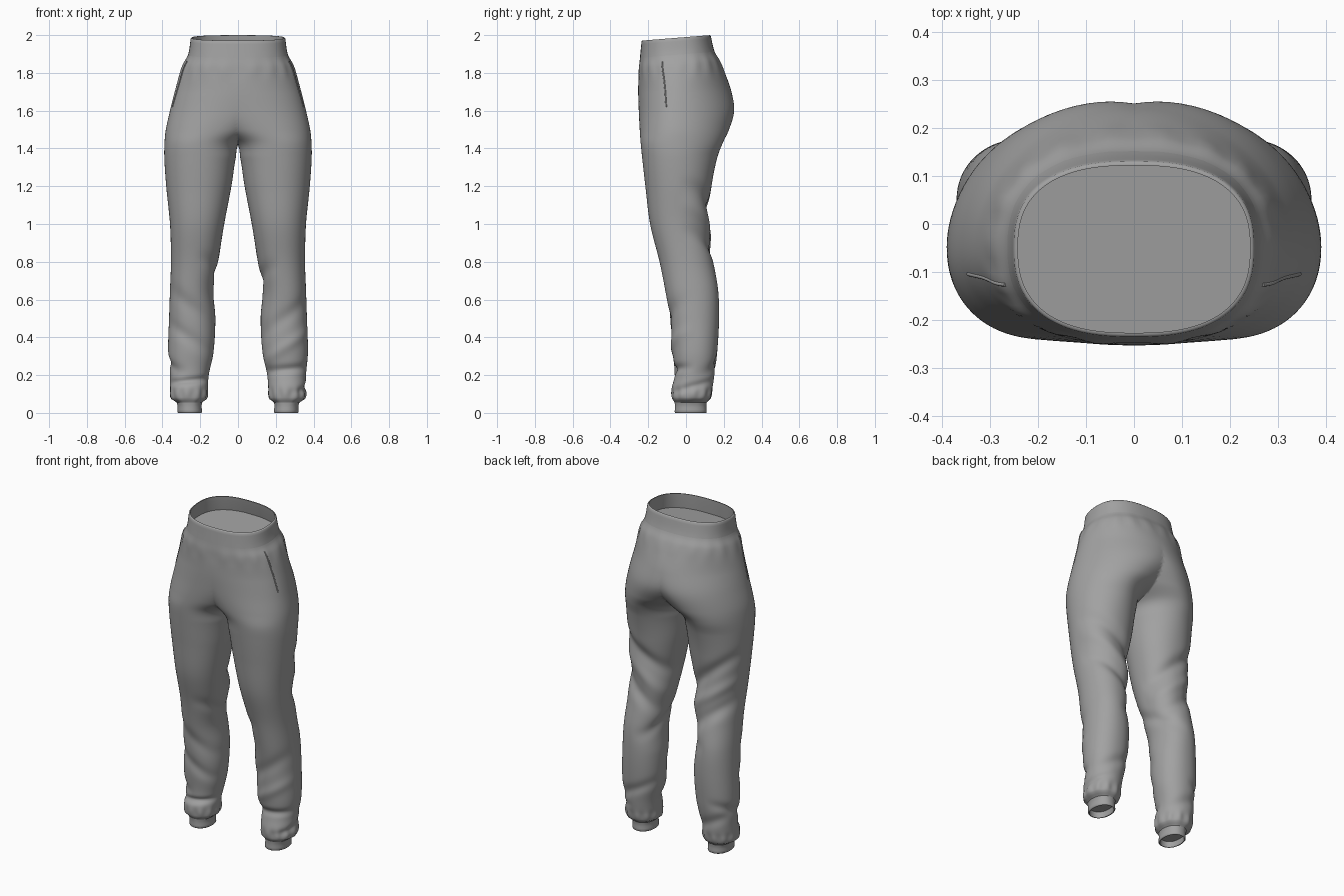
import bpy, bmesh, math
from mathutils import Vector

if "Cube" in bpy.data.objects:
    bpy.data.objects.remove(bpy.data.objects["Cube"])

fabric = bpy.data.materials.new("grey fabric")
fabric.use_nodes = True
fabric.diffuse_color = (0.36, 0.36, 0.36, 1)
fabric.node_tree.nodes["Principled BSDF"].inputs["Base Color"].default_value = fabric.diffuse_color

# Half profile: height, outer x, inner x, front y, back y
PROFILE = [
    (0, .32, .19, -.06, .11), (.055, .325, .19, -.06, .11), (.075, .355, .165, -.072, .13),
    (.13, .36, .16, -.075, .14), (.2, .36, .155, -.06, .15), (.32, .37, .13, -.07, .165),
    (.5, .365, .12, -.085, .175), (.65, .36, .13, -.11, .17), (.8, .355, .105, -.14, .145),
    (1, .36, .073, -.19, .115), (1.2, .38, .035, -.215, .135), (1.35, .39, .012, -.232, .165),
    (1.43, .389, -.01, -.24, .195), (1.5, .382, -.12, -.245, .228), (1.6, .36, -.25, -.25, .255),
    (1.7, .336, -.31, -.253, .24), (1.8, .31, -.31, -.252, .205), (1.86, .29, -.29, -.25, .18),
    (1.91, .264, -.264, -.244, .152), (2, .25, -.25, -.235, .13)]

# Cloth folds: side, height, facing angle, slant, width, depth
BACK, FRONT, OUT, INNER = math.pi / 2, -math.pi / 2, 0, math.pi
FOLDS = [
    (1, 1.1, BACK, -.1, .045, -.015), (1, .98, BACK, -.12, .045, .012),
    (1, .86, BACK, -.1, .045, -.014), (-1, 1.08, BACK, -.13, .045, -.016),
    (-1, .95, BACK, -.1, .04, .012), (-1, .83, BACK, -.09, .045, -.014),
    (1, .70, INNER, .08, .04, -.01), (-1, .74, INNER, .08, .04, -.01),
    (1, .50, FRONT, .09, .045, -.008), (-1, .56, FRONT, .09, .05, -.008),
    (1, .35, FRONT, .08, .035, .008), (-1, .39, FRONT, .08, .04, -.009),
    (1, .23, FRONT, .01, .022, -.015), (-1, .27, OUT, .05, .03, -.012),
    (-1, .17, FRONT, -.01, .016, -.016), (1, .14, OUT, .03, .02, -.01),
    (1, .27, BACK, .06, .035, -.01), (-1, .2, BACK, -.05, .035, -.01)]


def profile(z):
    """Smooth interpolation through the profile rows."""
    z = min(max(z, 0), 2)
    last = len(PROFILE) - 1
    i = next(k for k in range(last) if z <= PROFILE[k + 1][0])
    p, q = PROFILE[i], PROFILE[i + 1]
    o, r = PROFILE[max(i - 1, 0)], PROFILE[min(i + 2, last)]
    h = q[0] - p[0]
    u = (z - p[0]) / h
    out = []
    for k in range(1, len(p)):
        m = (q[k] - o[k]) / (q[0] - o[0]) * h
        n = (r[k] - p[k]) / (r[0] - p[0]) * h
        d = q[k] - p[k]
        out.append(p[k] + u * (m + u * (3 * d - 2 * m - n + u * (m + n - 2 * d))))
    return out


def blend(low, high, z):
    u = min(max((z - low) / (high - low), 0), 1)
    return u * u * (3 - 2 * u)


def fold_offset(side, z, t):
    off = 0
    for s, fz, ft, slant, width, depth in FOLDS:
        if s == side:
            reach = max(0, math.cos(t - ft))
            off += depth * reach * math.exp(-((z - fz - slant * math.sin(t - ft)) / width) ** 2)
    # Gathers under the waistband and above the cuffs
    off += .0025 * math.sin(18 * t + 1) * math.exp(-((z - 1.84) / .05) ** 2)
    off += .003 * math.sin(11 * t + side) * math.exp(-((z - .1) / .03) ** 2)
    return off


def surface(side, z, t, inset=0):
    """Point on the cloth; the inner half is trimmed at the centre seam."""
    outer, inner, front, back = profile(z)
    cx, rx = (outer + inner) / 2, (outer - inner) / 2
    # The hips are widest ahead of the middle, with a rounder seat behind
    hip, waist = blend(1.1, 1.45, z), blend(1.7, 1.95, z)
    cy = (front + back) / 2 * (1 - hip) - .05 * hip
    ry = back - cy if t > 0 else cy - front
    seat = 2.15 - .25 * hip if t > 0 else 2.15
    power = seat + (2.5 - seat) * waist
    trimmed = cx < rx
    if trimmed:
        limit = math.acos(-(max(cx, 0) / rx) ** (power / 2))
        t = math.copysign(min(abs(t), limit), t)
    c, s = math.cos(t), math.sin(t)
    off = fold_offset(side, z, t) - inset
    x = cx + math.copysign(abs(c) ** (2 / power), c) * rx + c * off
    y = cy + math.copysign(abs(s) ** (2 / power), s) * ry + s * off
    x = 0 if trimmed and (x < 1e-4 or abs(t) >= limit - 1e-6) else max(x, .003)
    # The waist slopes down to the front
    return Vector((side * x, y, z + .08 * blend(1.6, 1.9, z) * (y - .13)))


def finish(obj):
    obj.data.materials.append(fabric)
    bpy.ops.object.select_all(action='DESELECT')
    obj.select_set(True)
    bpy.context.view_layer.objects.active = obj
    bpy.ops.object.shade_smooth_by_angle(angle=math.radians(55))


def loft(name, rows, sides, cap=False, count=88):
    bm = bmesh.new()
    angles = [math.pi * (2 * k / count - 1) for k in range(count)]
    for side in sides:
        rings = [[bm.verts.new(surface(side, z, t, inset)) for t in angles] for z, inset in rows]
        for a, b in zip(rings, rings[1:]):
            for k in range(count):
                j = (k + 1) % count
                quad = (a[k], a[j], b[j], b[k])
                if any(abs(v.co.x) > 1e-6 for v in quad):
                    bm.faces.new(quad if side > 0 else quad[::-1])
        if cap:
            bm.faces.new(rings[-1] if side > 0 else rings[-1][::-1])
    bmesh.ops.remove_doubles(bm, verts=bm.verts, dist=1e-5)
    loose = [v for v in bm.verts if not v.link_faces]
    bmesh.ops.delete(bm, geom=loose, context='VERTS')
    bmesh.ops.recalc_face_normals(bm, faces=bm.faces)
    mesh = bpy.data.meshes.new(name)
    bm.to_mesh(mesh)
    bm.free()
    obj = bpy.data.objects.new(name, mesh)
    bpy.context.collection.objects.link(obj)
    finish(obj)


def spaced(start, end, steps):
    return [(start + (end - start) * k / steps, 0) for k in range(steps + 1)]


# Seat and legs
loft("trouser_body", spaced(.055, 1.91, 200), (1, -1))

# Waistband with a turned-in rim and inner lining
loft("waistband", spaced(1.91, 1.995, 6) + [(2, .003), (2, .008), (1.97, .01), (1.91, .012)],
     (1, -1), cap=True)

# Ankle cuffs, turned in at the hem
for label, side in (("left", 1), ("right", -1)):
    loft(label + "_cuff", spaced(.056, .004, 4) + [(0, .003), (0, .008), (.035, .01)],
         (side,), cap=True)

# Pocket welts along the side seams
for label, side in (("left", 1), ("right", -1)):
    curve = bpy.data.curves.new(label + "_pocket_welt", 'CURVE')
    curve.dimensions = '3D'
    curve.bevel_depth = .004
    curve.use_fill_caps = True
    line = curve.splines.new('POLY')
    line.points.add(14)
    for k, point in enumerate(line.points):
        u = k / 14
        point.co = (*surface(side, 1.88 - .26 * u, -.32 + .07 * u, .001), 1)
    welt = bpy.data.objects.new(curve.name, curve)
    bpy.context.collection.objects.link(welt)
    curve.materials.append(fabric)
